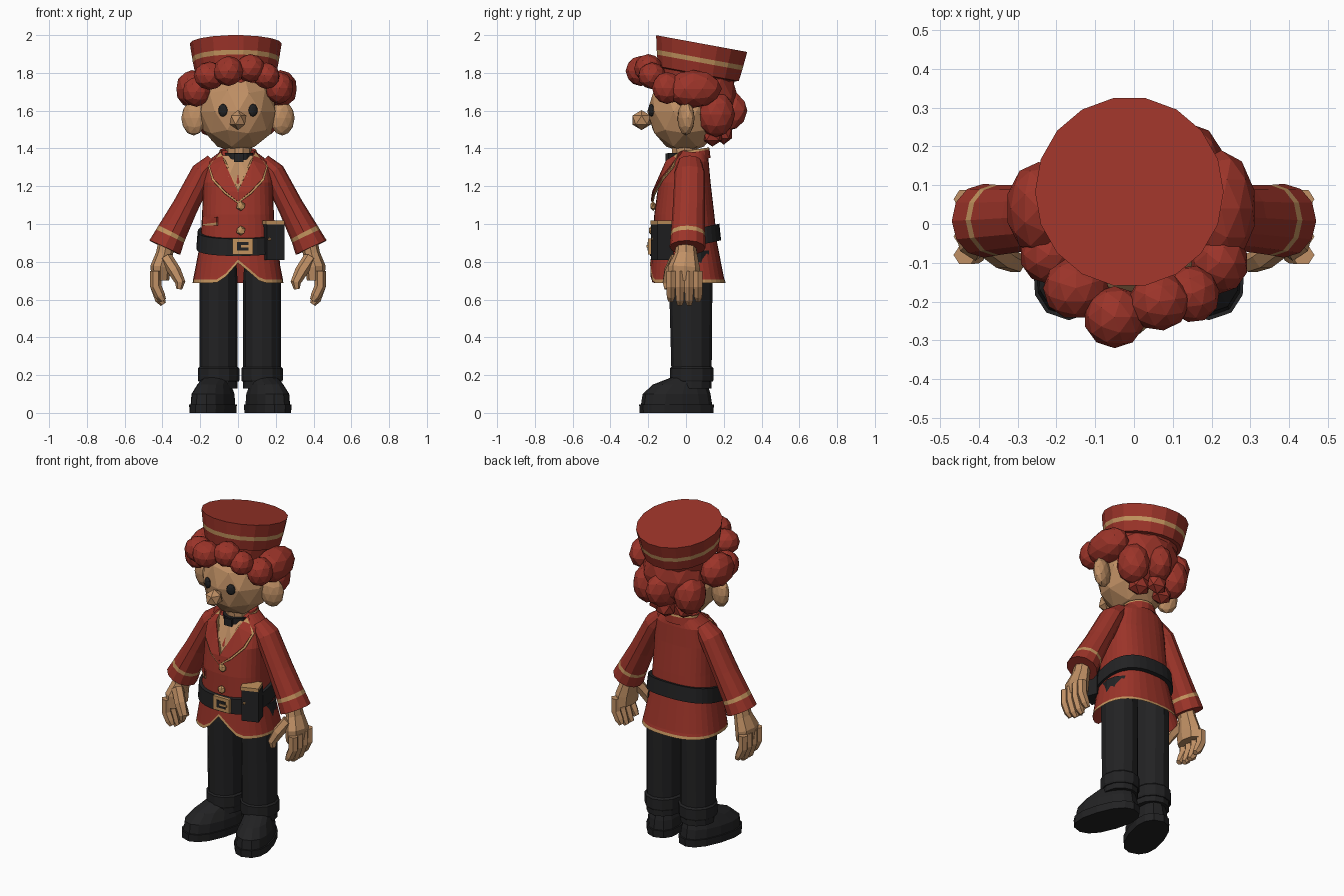
import bpy, bmesh, math
from mathutils import Vector, Matrix

cube = bpy.data.objects.get("Cube")
if cube:
    bpy.data.objects.remove(cube, do_unlink=True)


def material(name, r, g, b):
    m = bpy.data.materials.new(name)
    m.use_nodes = True
    m.diffuse_color = (r, g, b, 1)
    node = next(n for n in m.node_tree.nodes if n.type == 'BSDF_PRINCIPLED')
    node.inputs["Base Color"].default_value = (r, g, b, 1)
    node.inputs["Roughness"].default_value = 0.8
    return m


RED = material("red cloth", 0.33, 0.034, 0.022)
SKIN = material("warm skin", 0.53, 0.28, 0.13)
GOLD = material("gold trim", 0.54, 0.29, 0.11)
BLACK = material("black cloth", 0.016, 0.016, 0.017)


def finish(name, bm, *mats):
    bmesh.ops.recalc_face_normals(bm, faces=bm.faces)
    mesh = bpy.data.meshes.new(name)
    bm.to_mesh(mesh)
    bm.free()
    for m in mats:
        mesh.materials.append(m)
    obj = bpy.data.objects.new(name, mesh)
    bpy.context.collection.objects.link(obj)
    return obj


def loft(name, rings, *mats, striped=(), wrap=False):
    """Join rings of points; rows listed in striped take the second colour."""
    bm = bmesh.new()
    rows = [[bm.verts.new(p) for p in ring] for ring in rings]
    n = len(rows[0])
    for i in range(len(rows) if wrap else len(rows) - 1):
        a, b = rows[i], rows[(i + 1) % len(rows)]
        for j in range(n):
            k = (j + 1) % n
            bm.faces.new((a[j], a[k], b[k], b[j])).material_index = int(i in striped)
    if not wrap:
        bm.faces.new(rows[0])
        bm.faces.new(rows[-1])
    return finish(name, bm, *mats)


def ring(cx, cy, z, rx, ry, n=12, p=2.0):
    pts = []
    for i in range(n):
        t = math.tau * i / n
        c, s = math.cos(t), math.sin(t)
        pts.append(Vector((cx + rx * math.copysign(abs(c) ** (2 / p), c),
                           cy + ry * math.copysign(abs(s) ** (2 / p), s), z)))
    return pts


def tube(name, path, *mats, n=8, striped=()):
    """path holds (x, y, z, width, depth) stations."""
    pts = [Vector(q[:3]) for q in path]
    rings = []
    for i, q in enumerate(path):
        t = (pts[min(i + 1, len(pts) - 1)] - pts[max(i - 1, 0)]).normalized()
        u = Vector((0, 1, 0)).cross(t).normalized()
        v = t.cross(u)
        rings.append([pts[i] + u * q[3] * math.cos(math.tau * j / n)
                      + v * q[4] * math.sin(math.tau * j / n) for j in range(n)])
    return loft(name, rings, *mats, striped=striped)


def blob(name, mat, centre, radii, detail=2, turn=0.0):
    bm = bmesh.new()
    bmesh.ops.create_icosphere(bm, subdivisions=detail, radius=1)
    m = Matrix.Translation(centre) @ Matrix.Rotation(turn, 4, 'Z') @ Matrix.Diagonal((*radii, 1))
    bmesh.ops.transform(bm, matrix=m, verts=bm.verts)
    return finish(name, bm, mat)


def block(name, mat, centre, size, turn=0.0):
    bm = bmesh.new()
    bmesh.ops.create_cube(bm, size=1)
    m = Matrix.Translation(centre) @ Matrix.Rotation(turn, 4, 'Z') @ Matrix.Diagonal((*size, 1))
    bmesh.ops.transform(bm, matrix=m, verts=bm.verts)
    return finish(name, bm, mat)


# Jacket profile: height, half width, front y, back y
PROFILE = [(1.39, .085, -.04, .11), (1.33, .165, -.09, .12), (1.22, .185, -.145, .13),
           (1.05, .19, -.168, .15), (.9, .2, -.172, .165), (.72, .235, -.185, .2),
           (.705, .238, -.187, .205), (.688, .24, -.19, .21)]


def section(z):
    for a, b in zip(PROFILE, PROFILE[1:]):
        if z >= b[0]:
            f = min(1, (a[0] - z) / (a[0] - b[0]))
            return [p + (q - p) * f for p, q in zip(a, b)][1:]
    return PROFILE[-1][1:]


def jacket_ring(z, grow=0.0, n=32):
    w, front, back = section(z)
    return ring(0, (front + back) / 2, z, w + grow, (back - front) / 2 + grow, n, 2.5)


def front_y(x, z):
    w, front, back = section(z)
    half = (back - front) / 2
    return (front + back) / 2 - half * max(0, 1 - min(1, abs(x) / w) ** 2.5) ** .4


def plate(name, mat, outline, off, side=1):
    bm = bmesh.new()
    bm.faces.new([bm.verts.new((side * x, front_y(x, z) - off, z)) for x, z in outline])
    bmesh.ops.triangulate(bm, faces=bm.faces)
    obj = finish(name, bm, mat)
    mod = obj.modifiers.new("thickness", 'SOLIDIFY')
    mod.thickness, mod.offset = 0.008, 0


# Jacket with a curved split in the front hem
rings = [jacket_ring(p[0]) for p in PROFILE]
for r in rings[-3:]:
    for v in r:
        if v.y < 0:
            v.z += .12 * max(0, 1 - abs(v.x - .01) / .13) ** 1.5
rings.append(ring(0, .01, .84, .19, .15, 32, 2.5))
loft("jacket", rings, RED, GOLD, striped=(len(PROFILE) - 2,))

# Collar, chest opening and lapels
collar = [ring(0, .035, 1.345, .115, .095, 16), ring(0, .035, 1.39, .1, .09, 16),
          ring(0, .035, 1.402, .097, .087, 16), ring(0, .035, 1.37, .08, .07, 16)]
for r in collar:
    for v in r:
        v.z += .15 * (v.y - .1)
loft("collar", collar, RED, GOLD, striped=(1,), wrap=True)
plate("chest", SKIN, [(-.085, 1.36), (-.05, 1.25), (0, 1.155), (.05, 1.25), (.085, 1.36), (0, 1.36)], .012)
for s, word in ((-1, "right"), (1, "left")):
    plate(word + "_lapel_trim", GOLD, [(.09, 1.375), (.157, 1.305), (.138, 1.232), (.07, 1.16),
                                       (0, 1.108), (0, 1.178), (.068, 1.34)], .018, s)
    plate(word + "_lapel", RED, [(.088, 1.385), (.15, 1.305), (.13, 1.24), (.065, 1.17),
                                 (0, 1.118), (0, 1.17), (.075, 1.335)], .024, s)

# Buttons, pockets
for z in (1.095, .965):
    blob("button", GOLD, (.015, front_y(0, z) - .012, z), (.026, .016, .026), 1)
for z, h, m in ((1.018, .02, RED), (1.0, .008, GOLD)):
    plate("right_pocket_flap", m, [(-.185, z - h), (-.11, z - h), (-.11, z + h), (-.185, z + h)], .012)

# Belt, lower at the front, with buckle and pouch
belt = []
for dz, grow in ((-.045, .016), (.045, .018), (.045, -.01), (-.045, -.01)):
    r = jacket_ring(.92 + dz, grow)
    for v in r:
        v.z += .22 * (v.y - .01)
    belt.append(r)
loft("belt", belt, BLACK, wrap=True)
block("buckle", GOLD, (.025, -.193, .882), (.11, .016, .085))
block("buckle_centre", BLACK, (.025, -.2, .882), (.06, .008, .045))
block("buckle_pin", GOLD, (.04, -.205, .882), (.05, .006, .012))
block("pouch", BLACK, (.185, -.125, .905), (.1, .09, .19), .35)
block("pouch_lid", GOLD, (.18, -.125, 1.008), (.105, .095, .02), .35)
blob("pouch_stud", GOLD, (.165, -.175, .92), (.012, .01, .012), 1)

# Arms, hands, legs and shoes
for s, word in ((-1, "right"), (1, "left")):
    arm = [(.13, .02, 1.335, .04, .06), (.185, .02, 1.275, .062, .08), (.28, .015, 1.09, .068, .085),
           (.35, .01, .955, .08, .09), (.36, .01, .935, .082, .092), (.388, .008, .875, .09, .095)]
    tube(word + "_sleeve", [(s * a[0], *a[1:]) for a in arm], RED, GOLD, n=12, striped=(3,))
    hand = [(.375, 0, .91, .045, .05), (.39, 0, .84, .045, .06),
            (.41, -.01, .77, .055, .085), (.41, -.01, .7, .045, .085)]
    tube(word + "_hand", [(s * a[0], *a[1:]) for a in hand], SKIN)
    for i in range(4):
        y, drop = -.08 + .048 * i, (.02, 0, 0, .02)[i]
        finger = [(.435, y, .75, .03, .027), (.435, y, .67, .03, .027),
                  (.412, y, .6 + drop, .027, .025), (.395, y, .575 + drop, .016, .016)]
        tube(word + "_finger", [(s * a[0], *a[1:]) for a in finger], SKIN, n=6)
    thumb = [(.38, -.05, .82, .035, .035), (.335, -.085, .75, .034, .034),
             (.305, -.1, .69, .027, .027), (.312, -.1, .655, .016, .016)]
    tube(word + "_thumb", [(s * a[0], *a[1:]) for a in thumb], SKIN, n=6)

    x = .0125 + s * .115
    loft(word + "_leg", [ring(x, .025, .86, .09, .11), ring(x, .025, .7, .1, .115),
                         ring(x, .03, .13, .1, .105)], BLACK)
    loft(word + "_trouser_cuff", [ring(x, .03, .165, .106, .112), ring(x, .03, .175, .11, .116),
                                  ring(x, .03, .235, .11, .116), ring(x, .03, .245, .1, .106)], BLACK)
    turn = Matrix.Translation((.0125 + s * .145, -.05, 0)) @ Matrix.Rotation(s * .33, 4, 'Z')
    sole = [ring(0, 0, 0, .105, .2, 14, 2.4), ring(0, 0, .045, .108, .203, 14, 2.4)]
    upper = [ring(0, 0, .045, .1, .193, 14, 2.4), ring(0, 0, .1, .098, .185, 14, 2.3),
             ring(0, .02, .15, .08, .15, 14), ring(0, .07, .19, .07, .09, 14)]
    for part, rs in (("sole", sole), ("shoe", upper)):
        loft(word + "_" + part, [[turn @ v for v in r] for r in rs], BLACK)

# Neck with choker
loft("neck", [ring(.005, 0, 1.2, .07, .07, 10), ring(.005, -.01, 1.44, .07, .07, 10)], SKIN)
loft("choker", [ring(.005, -.012, 1.325, .082, .085, 12), ring(.005, -.015, 1.375, .08, .083, 12)], BLACK)
block("choker_clasp", BLACK, (.005, -.1, 1.35), (.05, .015, .045))

# Head, ears, nose, eyes
blob("head", SKIN, (0, -.005, 1.595), (.208, .2, .218))
blob("nose", SKIN, (0, -.235, 1.55), (.05, .057, .053), 1)
for s, word in ((-1, "right"), (1, "left")):
    blob(word + "_ear", SKIN, (s * .235, .0, 1.56), (.068, .042, .092), 2, s * .35)
    blob(word + "_eye", BLACK, (s * .08, -.184, 1.602), (.026, .014, .034), 2, s * .4)

# Curly hair: centre then radii of each curl
blob("hair_cap", RED, (0, .1, 1.67), (.2, .175, .2))
CURLS = [(-.05, -.24, 1.81, .08, .08, .08), (.065, -.2, 1.825, .08, .075, .075),
         (-.15, -.165, 1.785, .085, .08, .075), (.15, -.18, 1.785, .07, .075, .07),
         (-.245, .04, 1.715, .085, .12, .1), (.225, .04, 1.715, .09, .15, .1),
         (-.22, -.08, 1.7, .075, .075, .08), (.22, -.1, 1.72, .075, .08, .085),
         (0, .21, 1.6, .12, .075, .11)]
for i, c in enumerate(CURLS):
    blob("curl", RED, c[:3], c[3:], 2, i * .15 if abs(c[0]) < .2 else 0)
for s in (-1, 1):
    blob("back_curl", RED, (s * .14, .16, 1.58), (.09, .1, .12), 2)
    blob("nape_curl", RED, (s * .08, .14, 1.47), (.07, .06, .06), 1)
blob("nape_curl", RED, (0, .2, 1.48), (.065, .05, .06), 1)

# Hat leaning back, flared towards the top, with a band
tilt = Matrix.Translation((-.012, .083, 1.955)) @ Matrix.Rotation(math.radians(-10.4), 4, 'X')
hat = [(0, .243, 0), (-.075, .231, .005), (-.1, .227, .007), (-.16, .214, .012), (-.165, .195, .01), (-.24, .18, .01)]
loft("hat", [[tilt @ v for v in ring(0, dy, z, r, r + .006, 18)] for z, r, dy in hat], RED, GOLD, striped=(1,))
